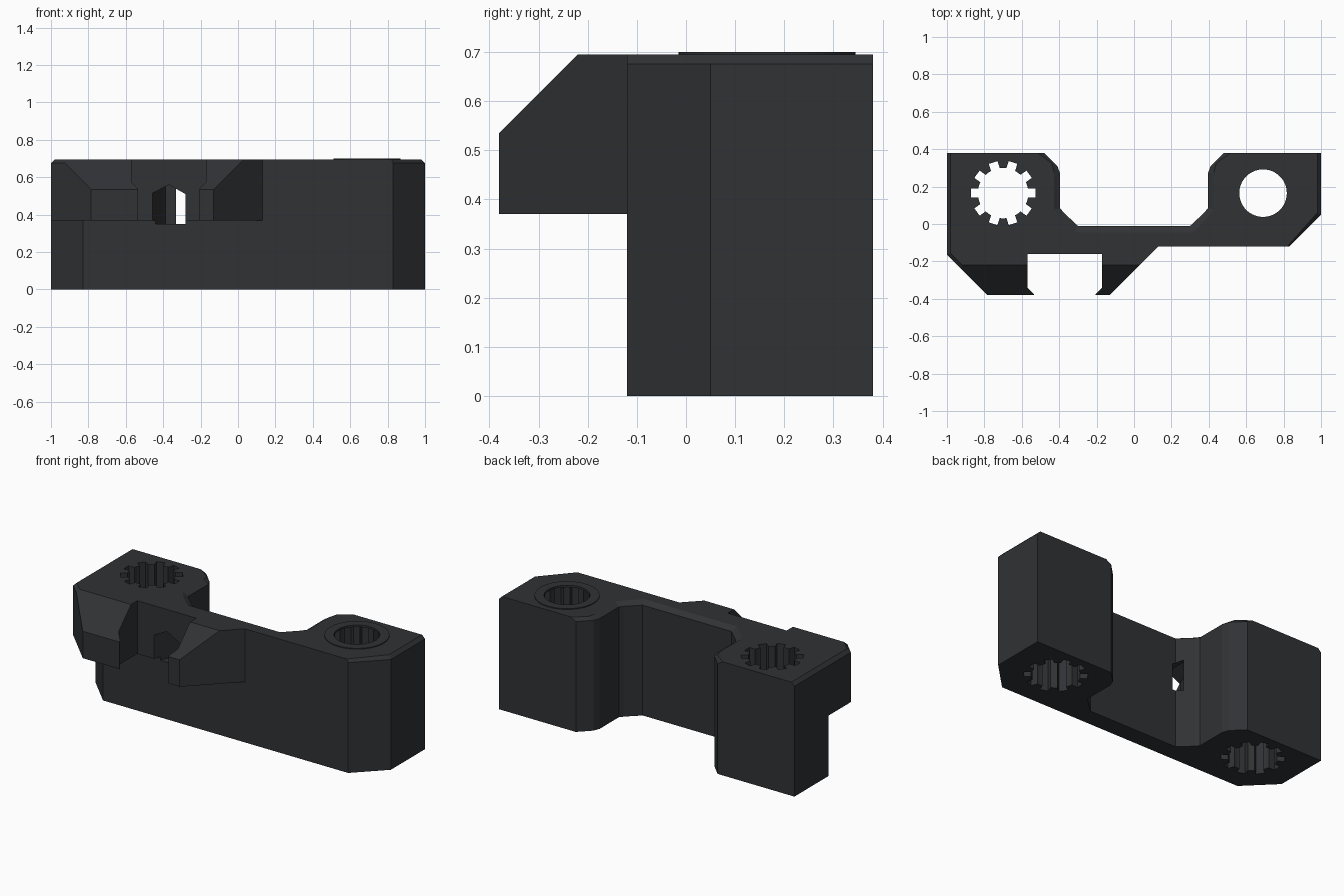
import bpy, bmesh
from math import cos, sin, pi

if "Cube" in bpy.data.objects:
    bpy.data.objects.remove(bpy.data.objects["Cube"])


def loft(name, rings):
    """Closed solid through matching rings of 3D points."""
    bm = bmesh.new()
    vs = [[bm.verts.new(p) for p in r] for r in rings]
    n = len(vs[0])
    for a, b in zip(vs, vs[1:]):
        for i in range(n):
            j = (i + 1) % n
            bm.faces.new((a[i], a[j], b[j], b[i]))
    bm.faces.new(vs[0][::-1])
    bm.faces.new(vs[-1])
    bmesh.ops.recalc_face_normals(bm, faces=bm.faces)
    me = bpy.data.meshes.new(name)
    bm.to_mesh(me)
    bm.free()
    ob = bpy.data.objects.new(name, me)
    bpy.context.collection.objects.link(ob)
    return ob


def at(pts, z):
    return [(x, y, z) for x, y in pts]


def combine(ob, other, op):
    """Apply a boolean and discard the helper."""
    m = ob.modifiers.new(op, 'BOOLEAN')
    m.operation, m.object, m.solver = op, other, 'EXACT'
    bpy.context.view_layer.objects.active = ob
    bpy.ops.object.modifier_apply(modifier=m.name)
    bpy.data.objects.remove(other)


def circle(cx, cy, r, n=64):
    return [(cx + r * cos(2 * pi * i / n), cy + r * sin(2 * pi * i / n)) for i in range(n)]


def splines(cx, cy, count=10, r=0.135, R=0.174):
    pts = []
    for i in range(count):
        a = 2 * pi * i / count
        for rad, off in ((r, -0.18), (R, -0.14), (R, 0.14), (r, 0.18), (r, pi / count)):
            pts.append((cx + rad * cos(a + off), cy + rad * sin(a + off)))
    return pts


def mirrored(half):
    return half + [(-x, y) for x, y in reversed(half)]


TOP, EDGE = 0.695, 0.675

# Bridge body: two end blocks joined by a thin web, chamfered at the top
wall = mirrored([(0.83, -0.12), (1, 0.05), (1, 0.38), (0.48, 0.38), (0.41, 0.31),
                 (0.395, 0.27), (0.395, 0.085), (0.375, 0.06), (0.30, -0.01)])
top = mirrored([(0.82, -0.12), (0.98, 0.06), (0.98, 0.38), (0.515, 0.38), (0.44, 0.325),
                (0.427, 0.275), (0.427, 0.078), (0.40, 0.04), (0.315, -0.045)])
body = loft("bracket_body", [at(wall, 0), at(wall, EDGE), at(top, TOP)])

# Front clamp with sloped nose and lipped slot
inner = [(0.09, -0.08), (-0.5, -0.08), (-0.8, 0.1)]
low = [(-1, 0.1), (-1, -0.165), (-0.785, -0.38), (-0.13, -0.38), (0.13, -0.12)] + inner
high = [(-0.98, 0.1), (-0.98, -0.157), (-0.757, -0.38), (-0.13, -0.38), (0.13, -0.12)] + inner
clamp = loft("clamp", [at(low, 0.37), at(low, EDGE), at(high, TOP)])
nose = [(-0.44, 0.475), (-0.17, 0.745), (-0.44, 0.745)]
combine(clamp, loft("nose_cut", [[(x, y, z) for y, z in nose] for x in (-1.1, 0.3)]), 'DIFFERENCE')
slot = [(-0.57, -0.16), (-0.17, -0.16), (-0.17, -0.34), (-0.205, -0.375),
        (-0.205, -0.5), (-0.535, -0.5), (-0.535, -0.375), (-0.57, -0.34)]
combine(clamp, loft("slot_cut", [at(slot, 0.3), at(slot, 0.8)]), 'DIFFERENCE')
combine(body, clamp, 'UNION')

# Peaked window through the web, narrowing towards the back


def window(y, left, shoulder):
    return [(left, y, 0.35), (-0.28, y, 0.35), (-0.28, y, 0.51),
            (-0.37, y, 0.56), (left, y, shoulder)]


combine(body, loft("window_cut", [window(-0.18, -0.465, 0.51), window(0.02, -0.387, 0.55)]), 'DIFFERENCE')

# Splined shaft holes
for cx in (-0.70, 0.69):
    gear = splines(cx, 0.165)
    combine(body, loft("spline_cut", [at(gear, -0.1), at(gear, 0.8)]), 'DIFFERENCE')

# Thin collar around the right hole
collar = loft("hole_collar", [at(circle(0.69, 0.165, 0.18), z) for z in (0.688, 0.70)])
combine(collar, loft("collar_cut", [at(circle(0.69, 0.165, 0.127), z) for z in (0.6, 0.8)]), 'DIFFERENCE')

# Dark plastic
mat = bpy.data.materials.new("dark_plastic")
mat.diffuse_color = (0.03, 0.032, 0.035, 1)
mat.use_nodes = True
mat.node_tree.nodes["Principled BSDF"].inputs["Base Color"].default_value = mat.diffuse_color
for ob in (body, collar):
    ob.data.materials.clear()
    ob.data.materials.append(mat)
